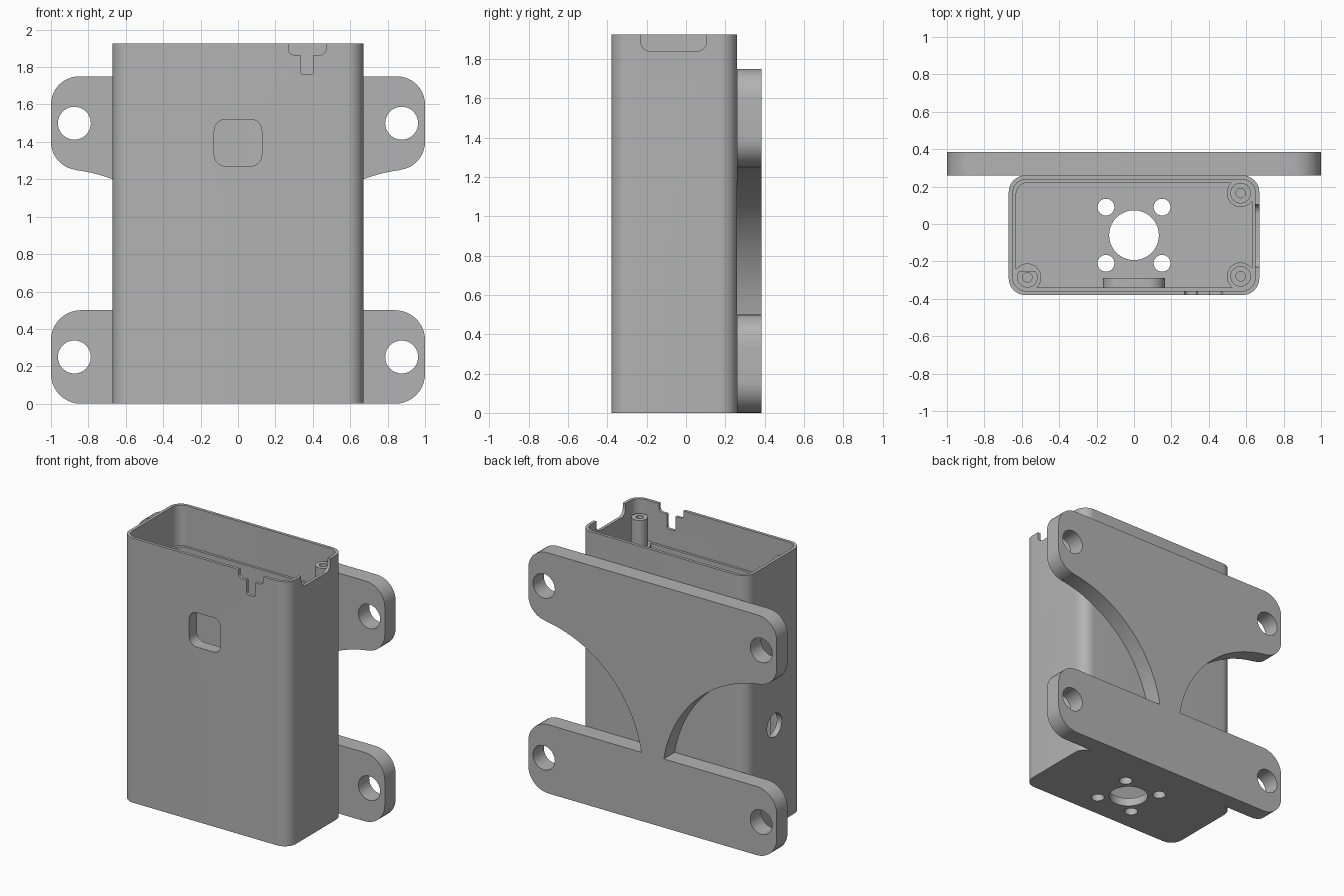
import bpy, bmesh
from math import cos, sin, radians

cube = bpy.data.objects.get("Cube")
if cube:
    bpy.data.objects.remove(cube, do_unlink=True)

grey = bpy.data.materials.new("plain grey")
grey.use_nodes = True
colour = (0.45, 0.45, 0.45, 1)
grey.diffuse_color = colour
grey.node_tree.nodes["Principled BSDF"].inputs["Base Color"].default_value = colour


def arc(cx, cy, r, start, end, steps=10):
    angles = [radians(start + (end - start) * i / steps) for i in range(steps + 1)]
    return [(cx + r * cos(a), cy + r * sin(a)) for a in angles]


def circle(cx, cy, r):
    return arc(cx, cy, r, 0, 360, 40)[:-1]


def rounded(x0, x1, y0, y1, r):
    return (arc(x1 - r, y1 - r, r, 0, 90) + arc(x0 + r, y1 - r, r, 90, 180)
            + arc(x0 + r, y0 + r, r, 180, 270) + arc(x1 - r, y0 + r, r, 270, 360))


# Extrude an outline along the given axis between two positions
def prism(name, outline, axis, lo, hi):
    place = {"X": lambda u, v, w: (w, u, v),
             "Y": lambda u, v, w: (u, w, v),
             "Z": lambda u, v, w: (u, v, w)}[axis]
    bm = bmesh.new()
    low, high = [[bm.verts.new(place(u, v, w)) for u, v in outline] for w in (lo, hi)]
    bm.faces.new(low)
    bm.faces.new(high)
    for i in range(len(low)):
        j = (i + 1) % len(low)
        bm.faces.new((low[i], low[j], high[j], high[i]))
    bmesh.ops.recalc_face_normals(bm, faces=bm.faces)
    mesh = bpy.data.meshes.new(name)
    bm.to_mesh(mesh)
    bm.free()
    mesh.materials.append(grey)
    ob = bpy.data.objects.new(name, mesh)
    bpy.context.scene.collection.objects.link(ob)
    return ob


def activate(ob):
    bpy.ops.object.select_all(action="DESELECT")
    ob.select_set(True)
    bpy.context.view_layer.objects.active = ob


# Apply one boolean, then drop its helper
def combine(ob, outline, axis, lo, hi, operation="DIFFERENCE"):
    helper = prism("helper", outline, axis, lo, hi)
    helper.hide_render = True
    mod = ob.modifiers.new("combine", "BOOLEAN")
    mod.operation, mod.solver, mod.object = operation, "EXACT", helper
    activate(ob)
    bpy.ops.object.modifier_apply(modifier=mod.name)
    bpy.data.objects.remove(helper, do_unlink=True)


def smooth(ob):
    activate(ob)
    bpy.ops.object.shade_smooth_by_angle(angle=radians(30))


# Open-topped case with a stepped inner wall
TOP, FLOOR, MID_Y = 1.925, 0.06, -0.06
case = prism("case", rounded(-0.67, 0.67, -0.38, 0.26, 0.09), "Z", 0, TOP)
combine(case, rounded(-0.63, 0.63, -0.34, 0.22, 0.06), "Z", FLOOR, 2.1)
combine(case, rounded(-0.648, 0.648, -0.358, 0.238, 0.07), "Z", 1.63, 2.1)

# Thick rim behind the front window, then the window itself
combine(case, rounded(-0.165, 0.165, 1.23, 1.56, 0.09), "Y", -0.36, -0.29, "UNION")
combine(case, rounded(-0.127, 0.127, 1.27, 1.52, 0.06), "Y", -0.5, -0.2)

# Floor openings and round port in the side wall
combine(case, circle(0, MID_Y, 0.133), "Z", -0.1, 0.2)
for sx in (-1, 1):
    for sy in (-1, 1):
        combine(case, circle(sx * 0.15, MID_Y + sy * 0.15, 0.045), "Z", -0.1, 0.2)
combine(case, circle(MID_Y, 0.73, 0.085), "X", -0.8, -0.5)

# Notches in the rim
combine(case, rounded(0.27, 0.47, 1.865, 2.1, 0.03), "Y", -0.5, -0.3)
combine(case, rounded(0.335, 0.405, 1.76, 2.0, 0.015), "Y", -0.5, -0.3)
combine(case, rounded(-0.23, 0.105, 1.84, 2.1, 0.05), "X", 0.6, 0.8)
smooth(case)

# Stepped screw posts
for name, x, y in (("front_right_post", 0.57, -0.28), ("back_right_post", 0.57, 0.165),
                   ("front_left_post", -0.57, -0.285)):
    base = prism(name + "_base", circle(x, y, 0.074), "Z", 0.03, 1.63)
    combine(base, circle(x, y, 0.025), "Z", 1.4, 2)
    tip = circle(x, y, 0.055)
    if x < 0:
        tip = [(u, min(v, y + 0.03)) for u, v in tip]
    post = prism(name + "_tip", tip, "Z", 1.6, 1.83)
    combine(post, circle(x, y, 0.025), "Z", 1.5, 2)
    smooth(base)
    smooth(post)

# Mounting plate: bottom bar, narrow neck and flared upper wings
half = (arc(0.84, 0.16, 0.16, -90, 0) + arc(0.84, 0.34, 0.16, 0, 90)
        + arc(0.985, 0.35, 0.907, 170.5, 97.3, 32)
        + arc(0.85, 1.4, 0.15, -82.7, 0) + arc(0.85, 1.6, 0.15, 0, 90))
plate = prism("mounting_plate", half + [(-x, z) for x, z in reversed(half)], "Y", 0.26, 0.385)
for x in (-0.875, 0.875):
    for z in (0.25, 1.5):
        combine(plate, circle(x, z, 0.088), "Y", 0.1, 0.5)
smooth(plate)
